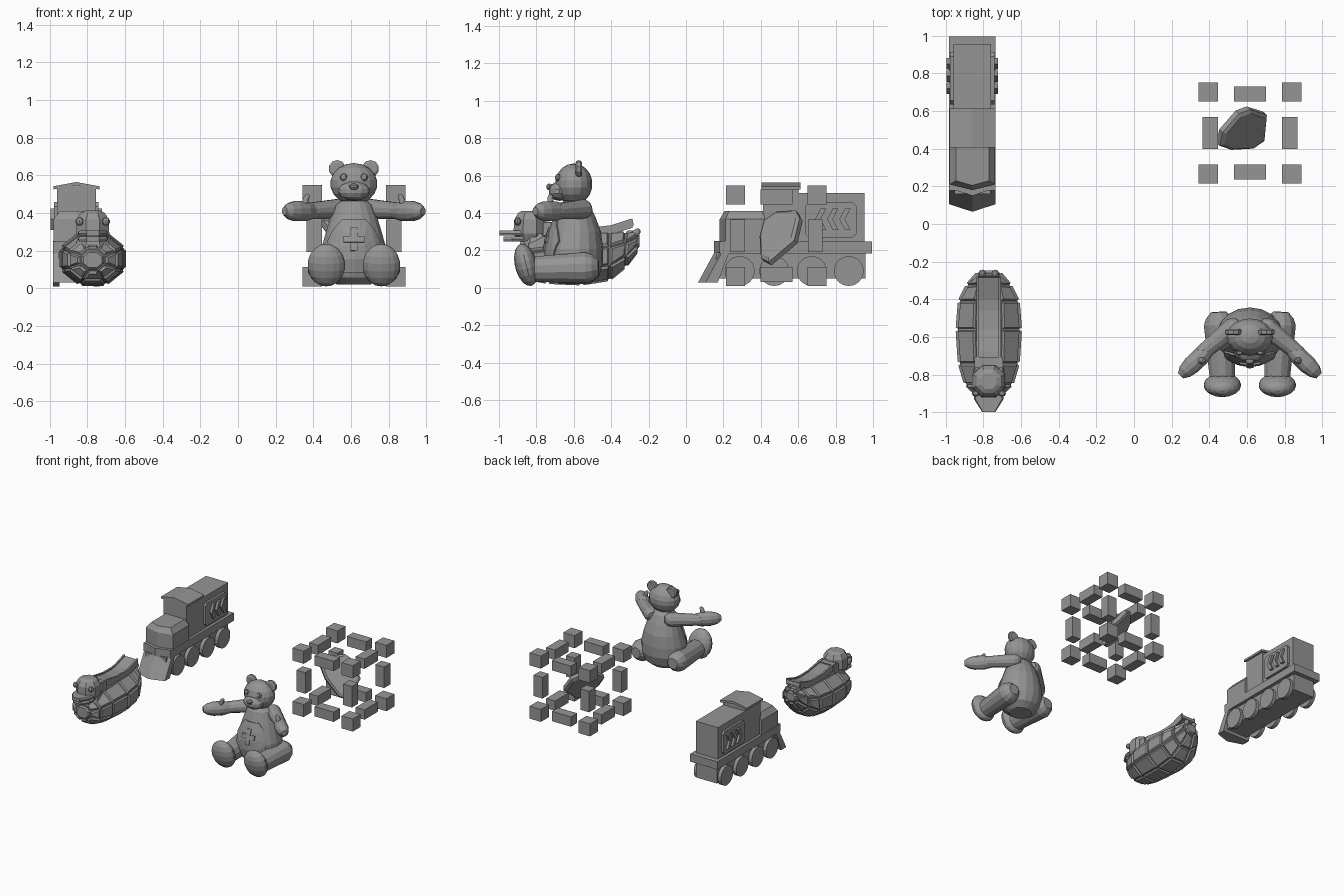
import bpy, bmesh, math
from mathutils import Vector, Matrix

cube = bpy.data.objects.get("Cube")
if cube:
    bpy.data.objects.remove(cube, do_unlink=True)

grey = bpy.data.materials.new("toy_grey")
grey.use_nodes = True
grey.diffuse_color = (0.3, 0.3, 0.3, 1)
grey.node_tree.nodes["Principled BSDF"].inputs["Base Color"].default_value = (0.3, 0.3, 0.3, 1)


def finish(name, bm):
    bmesh.ops.recalc_face_normals(bm, faces=bm.faces)
    me = bpy.data.meshes.new(name)
    bm.to_mesh(me)
    bm.free()
    me.materials.append(grey)
    ob = bpy.data.objects.new(name, me)
    bpy.context.scene.collection.objects.link(ob)
    return ob


def skin(name, rings, plates=None):
    """Closed skin over rings of points; plates = (inset, height) raises every face."""
    bm = bmesh.new()
    rows = [[bm.verts.new(p) for p in ring] for ring in rings]
    n = len(rows[0])
    for a, b in zip(rows, rows[1:]):
        for i in range(n):
            j = (i + 1) % n
            bm.faces.new((a[i], a[j], b[j], b[i]))
    bm.faces.new(rows[0])
    bm.faces.new(rows[-1])
    bmesh.ops.recalc_face_normals(bm, faces=bm.faces)
    if plates:
        inset, height = plates
        faces = list(bm.faces)
        bmesh.ops.inset_individual(bm, faces=faces, thickness=inset * 0.4)
        bmesh.ops.inset_individual(bm, faces=faces, thickness=inset * 0.6, depth=height)
    return finish(name, bm)


def loft(name, sections, sides=14, axis=None, plates=None):
    """Round sections (centre, radius_u, radius_v) joined along an axis."""
    mids = [Vector(s[0]) for s in sections]
    d = Vector(axis) if axis else (mids[-1] - mids[0]).normalized()
    u = Vector((1, 0, 0)) if abs(d.z) > 0.9 else d.cross(Vector((0, 0, 1))).normalized()
    v = u.cross(d)
    turns = [math.tau * (i + 0.5) / sides for i in range(sides)]
    return skin(name, [[c + u * s[1] * math.cos(t) + v * s[2] * math.sin(t) for t in turns]
                       for c, s in zip(mids, sections)], plates)


def limb(name, a, b, r1, r2):
    """Tapered limb with rounded ends."""
    a, b = Vector(a), Vector(b)
    d = (b - a).normalized()
    parts = [(a - d * r1 * 0.8, r1 * 0.5), (a - d * r1 * 0.4, r1 * 0.85), (a, r1),
             (b, r2), (b + d * r2 * 0.5, r2 * 0.85), (b + d * r2 * 0.9, r2 * 0.45)]
    return loft(name, [(p, r, r) for p, r in parts], 12)


def prism(name, pts, lo, hi, axis="x"):
    """Profile (y, z) run along x, or profile (x, z) run along y."""
    put = (lambda p, t: (t, *p)) if axis == "x" else (lambda p, t: (p[0], t, p[1]))
    return skin(name, [[put(p, t) for p in pts] for t in (lo, hi)])


def box(name, c, size):
    x, y, z = (s / 2 for s in size)
    pts = [(c[1] - y, c[2] - z), (c[1] + y, c[2] - z), (c[1] + y, c[2] + z), (c[1] - y, c[2] + z)]
    return prism(name, pts, c[0] - x, c[0] + x)


def ball(name, c, r, tilt=0, seg=16, rings=9):
    bm = bmesh.new()
    mat = Matrix.Translation(c) @ Matrix.Rotation(tilt, 4, "X") @ Matrix.Diagonal((*r, 1))
    bmesh.ops.create_uvsphere(bm, u_segments=seg, v_segments=rings, radius=1, matrix=mat)
    return finish(name, bm)


SIDES = (("right", -1), ("left", 1))

# ---- Cage: corner cubes and edge bars around a floating shard
cx, cy, cz = 0.616, 0.483, 0.279
for i in (-1, 0, 1):
    for j in (-1, 0, 1):
        for k in (-1, 0, 1):
            zeros = (i, j, k).count(0)
            if zeros == 0:
                box("cage_corner", (cx + i * .222, cy + j * .218, cz + k * .218), (.102, .102, .102))
            elif zeros == 1:
                size = [.172 if a == 0 else .08 for a in (i, j, k)]
                box("cage_bar", (cx + i * .211, cy + j * .208, cz + k * .208), size)

n = Vector((0.6, -0.55, 0.58)).normalized()
outline = [(.59, .41), (.612, .37), (.583, .25), (.445, .133), (.405, .155), (.398, .27),
           (.42, .355), (.49, .405)]
face = [Vector((.61 + (.55 * (y - .505) - .58 * (z - .27)) / .6, y, z)) for y, z in outline]
mid = sum(face, Vector()) / len(face)
skin("shard", [[mid + (p - mid) * s + n * h for p in face]
               for s, h in ((.86, -.035), (1, -.022), (1, .008), (.88, .02))])

# ---- Train: chassis, wheels, plough, hood, cab and engine box
T = -0.858
box("chassis", (T, .56, .12), (.19, .8, .14))
box("running_board", (T, .587, .217), (.246, .816, .064))
for y in (.287, .472, .672, .87):
    for side, s in SIDES:
        loft("wheel_" + side, [((T + s * .09, y, .09), .08, .08), ((T + s * .123, y, .09), .08, .08)], 18)


def arrow(w, tip, side, back, z):
    return [(T - w, back, z), (T - w, side, z), (T, tip, z), (T + w, side, z), (T + w, back, z)]


skin("plough", [arrow(.123, .065, .105, .17, .03), arrow(.123, .15, .19, .23, .186),
                arrow(.123, .15, .19, .23, .25)])
skin("hood", [arrow(.121, .18, .21, .42, .245), arrow(.121, .18, .21, .42, .367),
              arrow(.087, .205, .23, .42, .41)])
box("cab", (T, .507, .39), (.206, .19, .3))
prism("cab_roof", [(T + x, z) for x, z in ((-.122, .525), (-.122, .542), (0, .564), (.122, .542),
                                           (.122, .525), (0, .545))], .405, .612, "y")
box("engine_box", (T, .777, .376), (.2, .355, .262))
for side, s in SIDES:
    panel = [(.655, .27), (.89, .27), (.912, .29), (.912, .435), (.89, .457), (.655, .457),
             (.635, .435), (.635, .29)]
    prism("side_panel_" + side, panel, T + s * .09, T + s * .118)
    for i in range(3):
        y = .69 + i * .065
        prism("chevron_" + side, [(y, .367), (y + .03, .425), (y + .06, .425), (y + .03, .367),
                                  (y + .06, .309), (y + .03, .309)], T + s * .1, T + s * .137)

# ---- Seated bear
B = 0.615
body = loft("bear_body", [((B, y, z), a, b) for y, z, a, b in (
    (-.595, .02, .09, .08), (-.595, .06, .15, .13), (-.595, .13, .178, .152), (-.595, .21, .175, .152),
    (-.59, .3, .15, .135), (-.59, .38, .125, .105), (-.595, .44, .1, .08), (-.6, .47, .06, .05))], 18)


def patch(name, pts, lift):
    """Thin appliqué laid on the front of the bear body."""
    bm = bmesh.new()
    f = bm.faces.new([bm.verts.new((B + x, -.9, z)) for x, z in pts])
    bmesh.ops.triangulate(bm, faces=[f])
    bmesh.ops.subdivide_edges(bm, edges=bm.edges, cuts=3, use_grid_fill=True)
    ob = finish(name, bm)
    wrap = ob.modifiers.new("wrap", "SHRINKWRAP")
    wrap.target = body
    wrap.wrap_method = "PROJECT"
    wrap.use_project_y = True
    wrap.use_positive_direction = True
    wrap.use_negative_direction = True
    wrap.cull_face = "BACK"
    wrap.offset = lift
    thick = ob.modifiers.new("thick", "SOLIDIFY")
    thick.thickness = .016
    thick.offset = 0


half = [(.06, .365), (.105, .31), (.135, .25), (.12, .14), (.05, .085)]
patch("bear_belly_patch", half + [(-x, z) for x, z in reversed(half)], .004)
for k, (w, h) in enumerate(((.017, .06), (.055, .017))):
    patch("bear_cross", [(-w, .26 - h), (w, .26 - h), (w, .26 + h), (-w, .26 + h)], .012 + k * .002)

ball("bear_head", (B, -.6, .555), (.125, .1, .11))
ball("bear_muzzle", (B, -.675, .517), (.085, .06, .052), 0, 12, 7)
ball("bear_nose", (B, -.73, .54), (.026, .018, .018), 0, 8, 5)
for side, s in SIDES:
    loft("bear_ear_" + side, [((B + s * .088, y, .635), r, r) for y, r in
                              ((-.59, .034), (-.583, .046), (-.565, .046), (-.557, .038))], 10)
    ball("bear_eye_" + side, (B + s * .055, -.685, .59), (.02, .015, .02), 0, 8, 5)
    limb("bear_arm_" + side, (B + s * .09, -.55, .42), (B + s * .26, -.69, .41), .055, .042)
    loft("bear_hand_" + side, [((B + s * (.22 + t), -.665 - t * .95, .41), r, r * 1.1) for t, r in
                               ((0, .038), (.04, .05), (.09, .05), (.125, .04), (.148, .02))], 12)
    limb("bear_thumb_" + side, (B + s * .265, -.725, .44), (B + s * .25, -.725, .485), .02, .016)
    limb("bear_leg_" + side, (B + s * .162, -.535, .108), (B + s * .146, -.81, .1), .085, .07)
    ball("bear_foot_" + side, (B + s * .146, -.855, .123), (.1, .06, .116), math.radians(14))

# ---- Plated shell with a beaked head and a lifted lever
G = -0.771
loft("shell", [((G, y, z), a, b) for y, z, a, b in (
    (-.9, .15, .07, .06), (-.85, .15, .13, .105), (-.74, .155, .165, .132), (-.56, .157, .178, .143),
    (-.41, .17, .165, .132), (-.325, .205, .12, .095), (-.26, .25, .06, .05))], 8, (0, 1, 0), (.016, .012))
loft("neck", [((G, -.8, z), r, r) for z, r in ((.22, .1), (.29, .08))], 8)
loft("head", [((G, -.835, z), a, b) for z, a, b in (
    (.25, .075, .075), (.29, .095, .095), (.365, .092, .09), (.4, .07, .068), (.412, .045, .045))], 8)
for name, z, tip in (("upper_beak", .292, -.998), ("lower_beak", .262, -.975)):
    skin(name, [[(G + x * s, y, z + h) for x, y in (
        (-.08, -.86), (-.078, -.93), (-.035, tip), (.035, tip), (.078, -.93), (.08, -.86))]
        for s, h in ((.9, -.013), (1, 0), (.9, .014))])
for side, s in SIDES:
    ball("head_eye_" + side, (G + s * .07, -.9, .355), (.022, .018, .022), 0, 8, 5)

box("lever_bracket", (G, -.735, .315), (.15, .06, .07))
path = [(-.75, .345), (-.68, .34), (-.56, .32), (-.46, .318), (-.4, .325), (-.285, .362)]
prism("lever", path + [(y + .006, z - .028) for y, z in reversed(path)], G - .06, G + .06)
for side, s in SIDES:
    rail = [(y, z + .01) for y, z in path]
    prism("lever_rim_" + side, rail + [(y, z - .04) for y, z in reversed(path)],
          G + s * .052, G + s * .066)
    limb("tail_lug_" + side, (G + s * .03, -.29, .27), (G + s * .035, -.26, .3), .022, .018)
